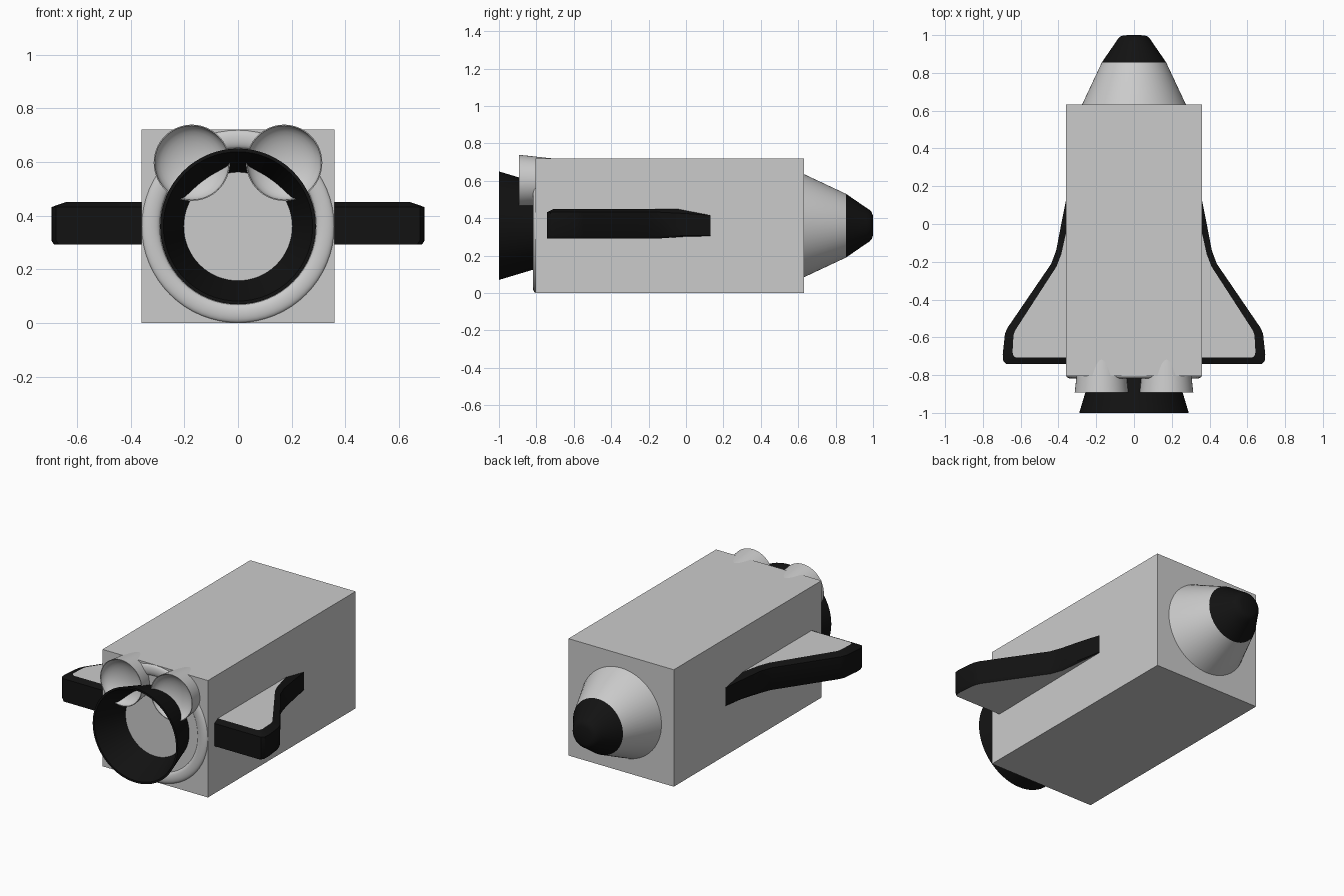
import bpy, bmesh
from math import sin, cos, pi, radians

if "Cube" in bpy.data.objects:
    bpy.data.objects.remove(bpy.data.objects["Cube"])

AXIS_Z = 0.36
black = bpy.data.materials.new("black_tiles")
black.diffuse_color = (0.006, 0.006, 0.006, 1)
black.use_nodes = True
black.node_tree.nodes["Principled BSDF"].inputs["Base Color"].default_value = black.diffuse_color


def finish(name, bm, mat=None, angle=35, mirror=False):
    bmesh.ops.remove_doubles(bm, verts=bm.verts, dist=1e-5)
    bmesh.ops.recalc_face_normals(bm, faces=bm.faces)
    mesh = bpy.data.meshes.new(name)
    bm.to_mesh(mesh)
    bm.free()
    ob = bpy.data.objects.new(name, mesh)
    bpy.context.collection.objects.link(ob)
    if mat:
        mesh.materials.append(mat)
    bpy.ops.object.select_all(action='DESELECT')
    ob.select_set(True)
    bpy.context.view_layer.objects.active = ob
    if angle:
        bpy.ops.object.shade_smooth_by_angle(angle=radians(angle))
    if mirror:
        m = ob.modifiers.new("mirror", 'MIRROR')
        m.mirror_object = centre
    return ob


def loft(bm, rings):
    """Join closed rings of equal length with quads; returns vertex rings."""
    vr = [[bm.verts.new(p) for p in r] for r in rings]
    for a, b in zip(vr, vr[1:]):
        for i in range(len(a)):
            j = (i + 1) % len(a)
            bm.faces.new((a[i], a[j], b[j], b[i]))
    return vr


def lathe(name, profile, x=0, z=AXIS_Z, mat=None, n=64, mirror=False):
    """Turn a (radius, y) profile around an axis parallel to y."""
    bm = bmesh.new()
    loft(bm, [[(x + r * cos(2 * pi * i / n), y, z + r * sin(2 * pi * i / n))
               for i in range(n)] for r, y in profile])
    return finish(name, bm, mat, mirror=mirror)


# mirror centre helper
centre = bpy.data.objects.new("mirror_centre", None)
centre.hide_render = True
bpy.context.collection.objects.link(centre)

# square fuselage
bm = bmesh.new()
bmesh.ops.create_cube(bm, size=1)
for v in bm.verts:
    v.co = (v.co.x * 0.718, v.co.y * 1.437 - 0.087, v.co.z * 0.72 + 0.36)
finish("fuselage", bm, angle=0)

# nose cone and black rounded tip
lathe("nose_cone", [(0, 0.6), (0.285, 0.6), (0.275, 0.632), (0.17, 0.856), (0, 0.856)])
lathe("nose_tip", [(0, 0.856), (0.17, 0.856), (0.095, 0.965), (0.085, 0.981),
                   (0.073, 0.992), (0.055, 0.999), (0, 1.0)], mat=black)

# rounded rim on the rear face
lathe("rear_rim", [(0.325 + 0.034 * cos(2 * pi * k / 20), -0.804 + 0.015 * sin(2 * pi * k / 20))
                   for k in range(21)])

# open main nozzle
lathe("main_nozzle", [(0.2, -0.8), (0.23, -0.8), (0.29, -1.0), (0.278, -1.0),
                      (0.2, -0.8)], mat=black)

# pair of upper thruster pods with dished ends
dish = [(0.138 * cos(pi / 2 * k / 8), -0.893 + 0.07 * sin(pi / 2 * k / 8)) for k in range(9)]
lathe("thruster_pod", [(0, -0.6), (0.11, -0.6), (0.12, -0.69), (0.142, -0.893)] + dish,
      x=0.172, z=0.597, mirror=True)

# delta wings: black edge band with grey top and bottom panels
outer = [(0.352, 0.165), (0.385, 0.0), (0.412, -0.14), (0.438, -0.21), (0.67, -0.55),
         (0.683, -0.58), (0.695, -0.69), (0.692, -0.725), (0.677, -0.742), (0.352, -0.742)]
inner = [(0.352, -0.02), (0.365, -0.07), (0.385, -0.16), (0.41, -0.225), (0.63, -0.565),
         (0.638, -0.59), (0.643, -0.68), (0.638, -0.698), (0.625, -0.708), (0.352, -0.708)]
top_z = [0.413, 0.425] + [0.432] * 8
low = [(x - 0.01 * (x > 0.36), y) for x, y in outer]
low_z = [0.305, 0.302] + [0.292] * 8
bottom = [(x, y, z) for (x, y), z in zip(low, low_z)]
top = [(x, y, 0.45) for x, y in inner]

bm = bmesh.new()
loft(bm, [bottom,
          [(x, y, 0.308) for x, y in outer],
          [(x, y, z) for (x, y), z in zip(outer, top_z)],
          top])
finish("wing_edge", bm, black, mirror=True)

for name, ring in (("wing_top", top), ("wing_underside", bottom)):
    bm = bmesh.new()
    face = bm.faces.new([bm.verts.new(p) for p in ring])
    if (face.normal_update() or face.normal.z > 0) != (name == "wing_top"):
        face.normal_flip()
    finish(name, bm, angle=0, mirror=True)
